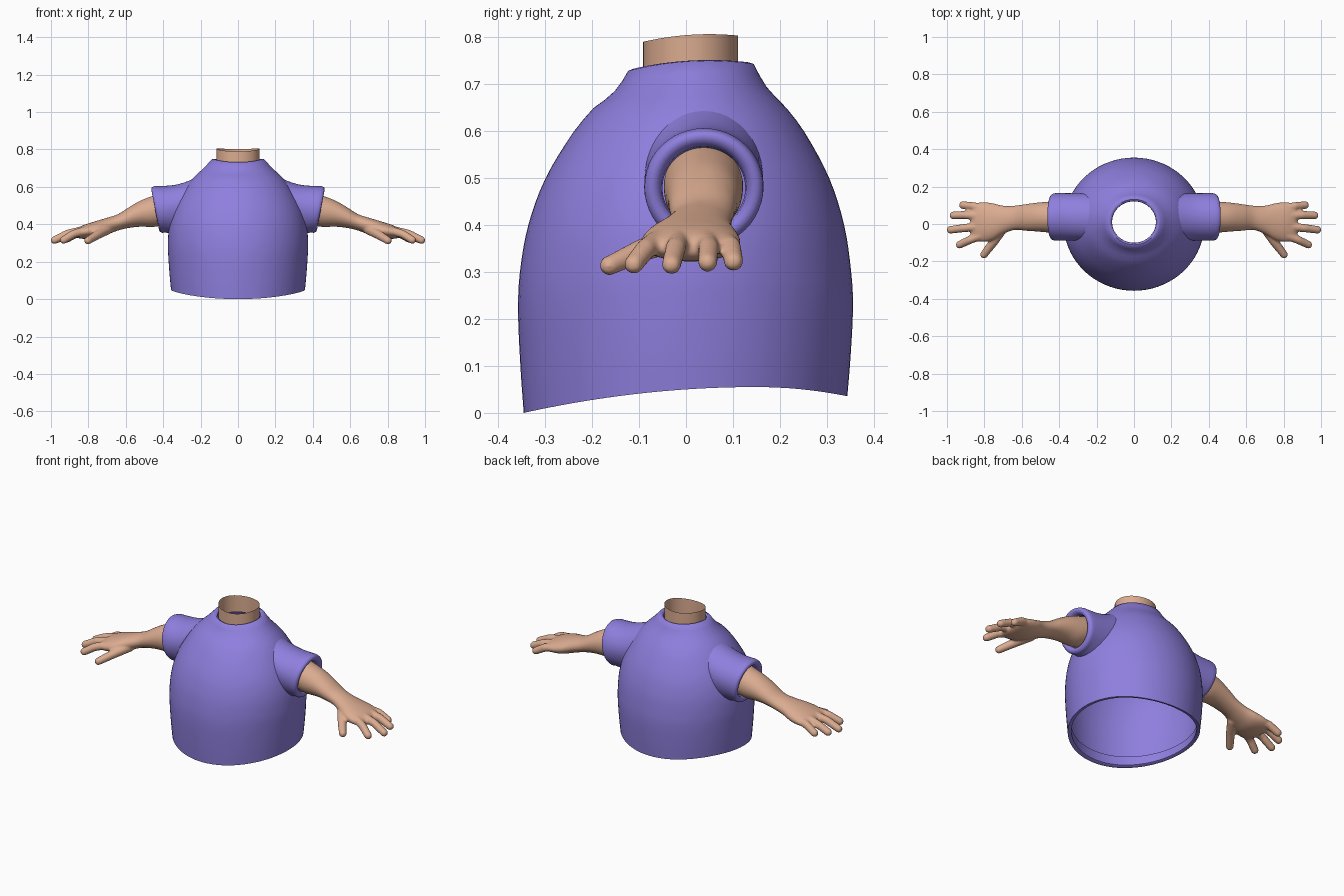
import bpy, bmesh, math
from mathutils import Vector

if "Cube" in bpy.data.objects:
    bpy.data.objects.remove(bpy.data.objects["Cube"])


def material(name, color):
    m = bpy.data.materials.new(name)
    m.diffuse_color = (*color, 1)
    m.use_nodes = True
    m.node_tree.nodes["Principled BSDF"].inputs["Base Color"].default_value = m.diffuse_color
    return m


PURPLE = material("purple cloth", (0.275, 0.212, 0.73))
SKIN = material("warm skin", (0.71, 0.41, 0.28))


def curve(rows, t):
    """Smooth interpolation of table rows keyed by their first value."""
    t = min(max(t, rows[0][0]), rows[-1][0])
    i = 0
    while i < len(rows) - 2 and t > rows[i + 1][0]:
        i += 1
    a, b = rows[i], rows[i + 1]
    p, n = rows[max(i - 1, 0)], rows[min(i + 2, len(rows) - 1)]
    h = b[0] - a[0]
    s = (t - a[0]) / h
    out = []
    for k in range(1, len(a)):
        ma = (b[k] - p[k]) / (b[0] - p[0]) * h
        mb = (n[k] - a[k]) / (n[0] - a[0]) * h
        out.append((2*s**3 - 3*s*s + 1) * a[k] + (s**3 - 2*s*s + s) * ma
                   + (3*s*s - 2*s**3) * b[k] + (s**3 - s*s) * mb)
    return out


def loft(bm, rings, cap=False):
    loops = [[bm.verts.new(p) for p in r] for r in rings]
    for a, b in zip(loops, loops[1:]):
        n = len(a)
        for i in range(n):
            bm.faces.new((a[i], a[(i + 1) % n], b[(i + 1) % n], b[i]))
    if cap:
        bm.faces.new(loops[0])
        bm.faces.new(loops[-1])


def finish(bm, name, mat, angle=40):
    bmesh.ops.recalc_face_normals(bm, faces=bm.faces)
    me = bpy.data.meshes.new(name)
    bm.to_mesh(me)
    bm.free()
    me.materials.append(mat)
    ob = bpy.data.objects.new(name, me)
    bpy.context.collection.objects.link(ob)
    bpy.ops.object.select_all(action='DESELECT')
    ob.select_set(True)
    bpy.context.view_layer.objects.active = ob
    bpy.ops.object.shade_smooth_by_angle(angle=math.radians(angle))
    return ob


def angles(n):
    return [2 * math.pi * i / n for i in range(n)]


# Shirt body: height, half width, front y, back y
BODY = [(0.0, 0.358, -0.345, 0.343), (0.1, 0.366, -0.352, 0.35),
        (0.22, 0.373, -0.357, 0.355), (0.3, 0.375, -0.353, 0.351),
        (0.4, 0.366, -0.335, 0.336), (0.5, 0.335, -0.298, 0.304),
        (0.6, 0.277, -0.237, 0.25), (0.65, 0.237, -0.195, 0.212),
        (0.7, 0.185, -0.150, 0.170), (0.748, 0.14, -0.123, 0.144)]


def hem(y):
    if y < 0.15:
        return 0.055 - 0.055 * ((0.15 - y) / 0.495) ** 2
    return 0.055 - 0.02 * ((y - 0.15) / 0.195) ** 2


def body_ring(z, inset=0.0):
    rx, yf, yb = curve(BODY, z)
    cy, ry, ring = (yf + yb) / 2, (yb - yf) / 2 - inset, []
    for a in angles(72):
        y = cy + ry * math.sin(a)
        low = max(0, 1 - z / 0.3)
        high = max(0, (z - 0.65) / 0.098)
        dz = low * hem(y) - high * 0.021 * ((y - 0.05) / 0.173) ** 2
        ring.append(Vector(((rx - inset) * math.cos(a), y, z + dz)))
    return ring


def body_x(y, z):
    rx, yf, yb = curve(BODY, z)
    q = (y - (yf + yb) / 2) / ((yb - yf) / 2)
    return rx * math.sqrt(max(0, 1 - q * q))


bm = bmesh.new()
rings = [body_ring(0.06, 0.022), body_ring(0.004, 0.02), body_ring(0.0, 0.012)]
rings += [body_ring(0.748 * i / 30) for i in range(31)]
# Collar folded inwards
rings += [[p + Vector((0, 0, dz)) for p in body_ring(0.748, d)]
          for d, dz in ((0.012, 0.002), (0.022, -0.006), (0.023, -0.03))]
loft(bm, rings)
finish(bm, "shirt_body", PURPLE, 50)

# Neck tube
bm = bmesh.new()
rings = [[], []]
for a in angles(48):
    x, y = 0.115 * math.cos(a), 0.01 + 0.101 * math.sin(a)
    rings[0].append((x, y, 0.705))
    rings[1].append((x, y, 0.805 - 0.016 * ((y - 0.05) / 0.14) ** 2))
loft(bm, rings)
finish(bm, "neck", SKIN)


def mirror(ob):
    ob.modifiers.new("mirror", 'MIRROR').use_mirror_merge = False


# Sleeves: start on the shirt surface, end in a rounded, turned-in cuff
def cuff_ring(x, z, ry, rz, lean=0.19):
    return [Vector((x + lean * rz * math.sin(a), 0.038 + ry * math.cos(a),
                    z + rz * math.sin(a))) for a in angles(48)]


base = []
for a in angles(48):
    y, z = 0.038 + 0.126 * math.cos(a), 0.498 + 0.148 * math.sin(a)
    base.append(Vector((body_x(y, z) - 0.006, y, z)))
cuff = cuff_ring(0.415, 0.481, 0.127, 0.124)
rings = []
for i in range(9):
    t = i / 8
    ring = []
    for b, c in zip(base, cuff):
        p = b.lerp(c, t)
        p.z -= 0.012 * math.sin(math.pi * t) * max(0, (p.z - 0.48) / 0.12)
        ring.append(p)
    rings.append(ring)
for dx, r in ((0.428, 0.126), (0.437, 0.122), (0.442, 0.115), (0.443, 0.106),
              (0.438, 0.097), (0.428, 0.091), (0.405, 0.088)):
    rings.append(cuff_ring(dx, 0.478, r, r - 0.002))
bm = bmesh.new()
loft(bm, rings)
mirror(finish(bm, "sleeves", PURPLE, 60))

# Arm and palm: x, centre y, centre z, half depth, half height
ARM = [(0.39, 0.037, 0.485, 0.085, 0.088), (0.45, 0.037, 0.47, 0.083, 0.084),
       (0.52, 0.037, 0.457, 0.077, 0.070), (0.58, 0.035, 0.437, 0.071, 0.056),
       (0.64, 0.033, 0.411, 0.065, 0.044), (0.70, 0.022, 0.390, 0.076, 0.045),
       (0.76, 0.012, 0.371, 0.100, 0.046), (0.82, 0.010, 0.360, 0.106, 0.038),
       (0.86, 0.008, 0.353, 0.095, 0.026), (0.875, 0.008, 0.350, 0.07, 0.012)]
bm = bmesh.new()
rings = []
for i in range(41):
    x = 0.39 + 0.485 * i / 40
    cy, cz, ry, rz = curve(ARM, x)
    rings.append([(x, cy + ry * math.cos(a), cz + rz * math.sin(a))
                  for a in angles(40)])
loft(bm, rings, cap=True)

# Fingers and thumb: knuckle, middle joint and tip, fused into the hand
FINGERS = [((0.80, 0.082, 0.365), (0.86, 0.095, 0.353), (0.915, 0.101, 0.322)),
           ((0.82, 0.043, 0.370), (0.90, 0.048, 0.350), (0.966, 0.046, 0.320)),
           ((0.82, -0.012, 0.370), (0.91, -0.022, 0.350), (0.981, -0.031, 0.315)),
           ((0.82, -0.062, 0.365), (0.88, -0.086, 0.348), (0.932, -0.111, 0.316)),
           ((0.70, -0.020, 0.372), (0.75, -0.095, 0.345), (0.802, -0.163, 0.313))]
for k, joints in enumerate(FINGERS):
    a, b, c = map(Vector, joints)
    thick = 0.029 if k == 4 else 0.024
    for i in range(25):
        t = i / 24
        p = a.lerp(b, 2 * t) if t < 0.5 else b.lerp(c, 2 * t - 1)
        made = bmesh.ops.create_icosphere(bm, subdivisions=2,
                                          radius=thick + (0.0215 - thick) * t)
        bmesh.ops.translate(bm, verts=made["verts"], vec=p)
arms = finish(bm, "arms", SKIN)
remesh = arms.modifiers.new("fuse", 'REMESH')
remesh.mode = 'VOXEL'
remesh.voxel_size = 0.006
remesh.use_smooth_shade = True
soft = arms.modifiers.new("soften", 'SMOOTH')
soft.factor = 0.5
soft.iterations = 5
mirror(arms)
